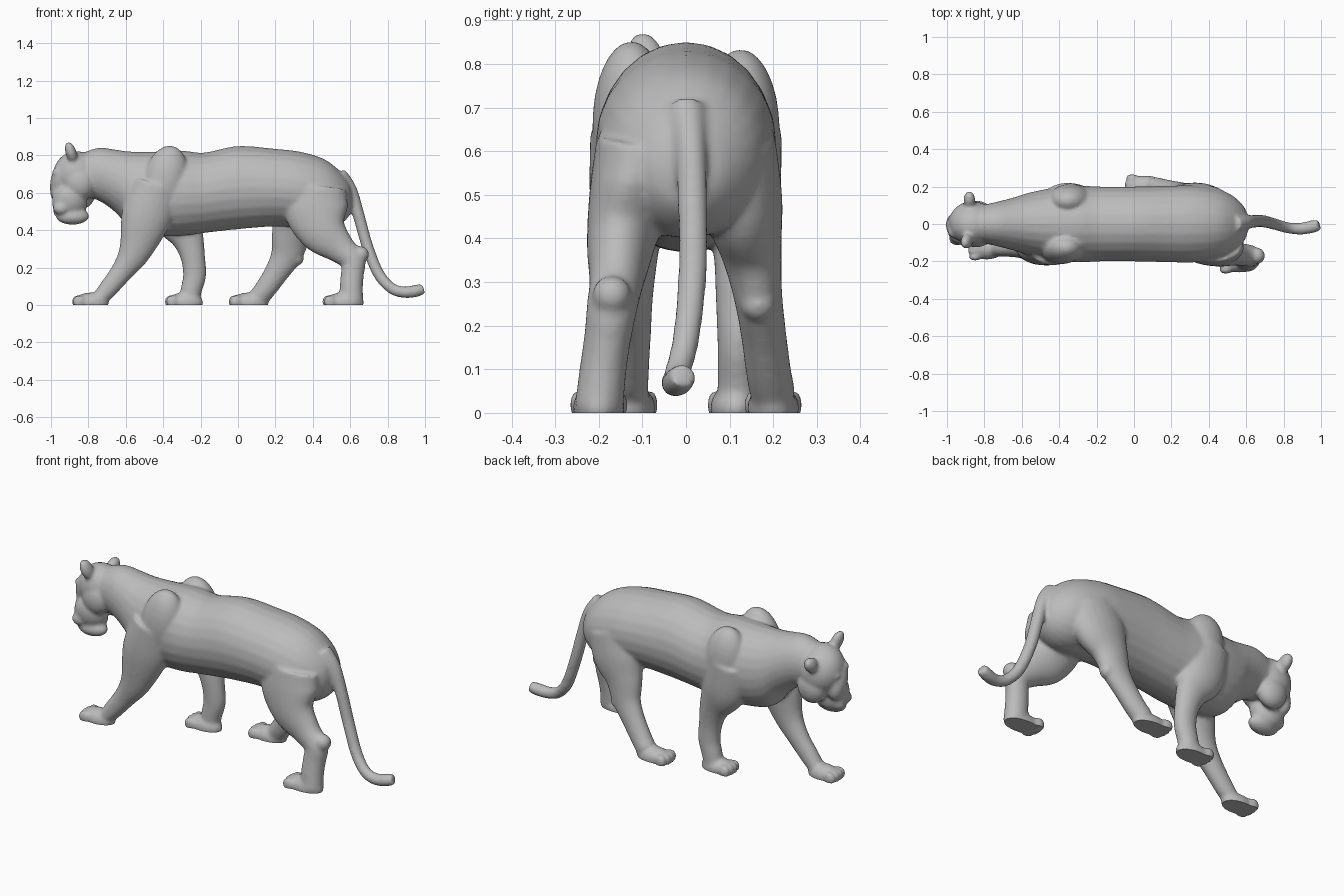
import bpy, bmesh, math
from mathutils import Vector, Matrix, Euler

if "Cube" in bpy.data.objects:
    bpy.data.objects.remove(bpy.data.objects["Cube"], do_unlink=True)

SIDES, STEPS = 24, 5
bm = bmesh.new()


def spline(keys):
    """Catmull-Rom interpolation through rows of numbers."""
    rows = []
    for i in range(len(keys) - 1):
        a, b, c, d = (keys[max(i - 1, 0)], keys[i], keys[i + 1],
                      keys[min(i + 2, len(keys) - 1)])
        for s in range(STEPS):
            t = s / STEPS
            rows.append([q + t * (r - p) / 2 + t * t * (p - 2.5 * q + 2 * r - s3 / 2)
                         + t ** 3 * (1.5 * (q - r) + (s3 - p) / 2)
                         for p, q, r, s3 in zip(a, b, c, d)])
    rows.append(list(keys[-1]))
    return rows


def loft(keys, axis=None):
    """Closed tube through (x, y, z, radius, y radius) stations."""
    rows = spline(keys)
    rings = []
    for i, (x, y, z, r, ry) in enumerate(rows):
        ahead, behind = rows[min(i + 1, len(rows) - 1)], rows[max(i - 1, 0)]
        tangent = axis or (Vector(ahead[:3]) - Vector(behind[:3])).normalized()
        side = Vector((0, 1, 0))
        side = (side - tangent * side.dot(tangent)).normalized()
        up = tangent.cross(side)
        rings.append([bm.verts.new(Vector((x, y, z)) + side * ry * math.cos(a) + up * r * math.sin(a))
                      for a in (math.tau * k / SIDES for k in range(SIDES))])
    faces = [bm.faces.new(rings[0][::-1]), bm.faces.new(rings[-1])]
    for low, high in zip(rings, rings[1:]):
        for k in range(SIDES):
            n = (k + 1) % SIDES
            faces.append(bm.faces.new((low[k], low[n], high[n], high[k])))
    bmesh.ops.recalc_face_normals(bm, faces=faces)


def blob(center, radii, turn=(0, 0, 0)):
    """Ellipsoid, turned by degrees."""
    spin = Euler([math.radians(t) for t in turn]).to_matrix().to_4x4()
    size = Matrix.Diagonal((*radii, 1))
    bmesh.ops.create_uvsphere(bm, u_segments=24, v_segments=16, radius=1,
                              matrix=Matrix.Translation(center) @ spin @ size)


def paw(x, y, length):
    """Flat-soled foot with four toes toward -x."""
    blob((x, y, 0.012), (length, 0.06, 0.055))
    for k in range(4):
        off = k - 1.5
        blob((x - length * (0.78 - 0.07 * abs(off)), y + off * 0.031, 0.018),
             (0.034, 0.02, 0.036))


# Trunk and neck: x, top, bottom, half width
trunk = [(-.86, .80, .58, .09), (-.75, .84, .56, .115), (-.65, .83, .49, .14),
         (-.57, .82, .40, .165), (-.45, .82, .37, .19), (-.3, .825, .37, .205),
         (-.18, .815, .385, .2), (0, .85, .405, .2), (.2, .835, .42, .205),
         (.33, .82, .41, .205), (.45, .785, .40, .185), (.53, .73, .42, .15),
         (.59, .66, .47, .09), (.61, .6, .53, .03)]
loft([(x, 0, (t + b) / 2, (t - b) / 2, w) for x, t, b, w in trunk], Vector((1, 0, 0)))

# Shoulder blades
blob((-.39, -.125, .66), (.12, .09, .195), (0, 12, 0))
blob((-.34, .125, .65), (.12, .09, .185), (0, -8, 0))

# Right foreleg, reaching forward
loft([(-.43, -.13, .64, .13, .09), (-.49, -.135, .47, .135, .085),
      (-.55, -.135, .29, .088, .062), (-.62, -.13, .18, .06, .05),
      (-.70, -.13, .08, .05, .045), (-.74, -.13, .035, .04, .045)])
paw(-.785, -.13, .095)

# Left foreleg, planted
loft([(-.36, .13, .64, .13, .09), (-.33, .13, .48, .13, .085),
      (-.27, .125, .36, .088, .062), (-.242, .12, .26, .066, .052),
      (-.232, .12, .16, .062, .048), (-.25, .12, .08, .057, .048),
      (-.26, .12, .02, .055, .048)])
paw(-.285, .115, .1)

# Right hind leg, stretched back
loft([(.42, -.11, .62, .16, .095), (.42, -.13, .50, .17, .092),
      (.46, -.15, .39, .13, .078), (.55, -.16, .30, .082, .062),
      (.615, -.17, .24, .065, .058), (.612, -.18, .17, .062, .054),
      (.606, -.19, .10, .062, .054), (.606, -.2, .01, .064, .056)])
blob((.655, -.17, .27), (.046, .045, .045))
paw(.565, -.2, .11)

# Left hind leg, stepping forward
loft([(.37, .11, .62, .16, .095), (.33, .13, .48, .155, .092),
      (.285, .15, .37, .108, .07), (.26, .165, .27, .085, .056),
      (.21, .178, .18, .066, .052), (.15, .19, .09, .058, .052),
      (.11, .2, .04, .055, .052)])
blob((.308, .165, .25), (.045, .042, .042))
paw(.06, .2, .105)

# Tail
loft([(.54, 0, .70, .04, .045), (.60, .01, .62, .035, .036), (.645, .015, .48, .032, .034),
      (.69, .015, .32, .031, .033), (.75, 0, .17, .031, .031), (.82, -.02, .09, .03, .03),
      (.89, -.025, .068, .031, .032), (.95, -.015, .075, .033, .034), (.99, -.005, .085, .028, .03)])

# Head, tilted slightly to one side
blob((-.865, .005, .69), (.125, .115, .135), (20, 0, 0))
blob((-.945, -.012, .65), (.06, .062, .12), (20, 8, 0))
blob((-.90, -.04, .55), (.095, .072, .10), (20, 0, 0))
blob((-.885, -.05, .475), (.09, .052, .045), (20, 0, 0))
blob((-.955, -.04, .585), (.04, .035, .05))
for side, drop in ((-1, .02), (1, -.035)):
    blob((-.845, side * .065, .635 + drop), (.085, .06, .09))
    blob((-.965, side * .038 - .01, .70 + drop * .5), (.03, .026, .022))
    blob((-.945, side * .03 - .05, .51 + drop * .3), (.045, .035, .035))

# Ears
blob((-.893, -.09, .815), (.03, .04, .062), (18, -18, 0))
blob((-.88, .125, .755), (.032, .04, .056), (-52, 0, 0))

# Blend everything into one skin
mesh = bpy.data.meshes.new("big_cat")
bm.to_mesh(mesh)
bm.free()
cat = bpy.data.objects.new("big_cat", mesh)
bpy.context.collection.objects.link(cat)
remesh = cat.modifiers.new("blend", 'REMESH')
remesh.mode = 'VOXEL'
remesh.voxel_size = 0.009
relax = cat.modifiers.new("relax", 'SMOOTH')
relax.factor, relax.iterations = 0.5, 9
bpy.context.view_layer.objects.active = cat
cat.select_set(True)
for name in ("blend", "relax"):
    bpy.ops.object.modifier_apply(modifier=name)

# Flat soles
bm = bmesh.new()
bm.from_mesh(cat.data)
cut = bmesh.ops.bisect_plane(bm, geom=bm.verts[:] + bm.edges[:] + bm.faces[:],
                             plane_co=(0, 0, 0), plane_no=(0, 0, 1), clear_inner=True)
rim = [e for e in cut["geom_cut"] if isinstance(e, bmesh.types.BMEdge)]
bmesh.ops.holes_fill(bm, edges=rim, sides=0)
bm.to_mesh(cat.data)
bm.free()

# Colour and shading
grey = bpy.data.materials.new("plain_grey")
grey.use_nodes = True
colour = (.5, .5, .5, 1)
grey.diffuse_color = colour
grey.node_tree.nodes["Principled BSDF"].inputs["Base Color"].default_value = colour
cat.data.materials.clear()
cat.data.materials.append(grey)
bpy.ops.object.shade_smooth_by_angle(angle=math.radians(50))
